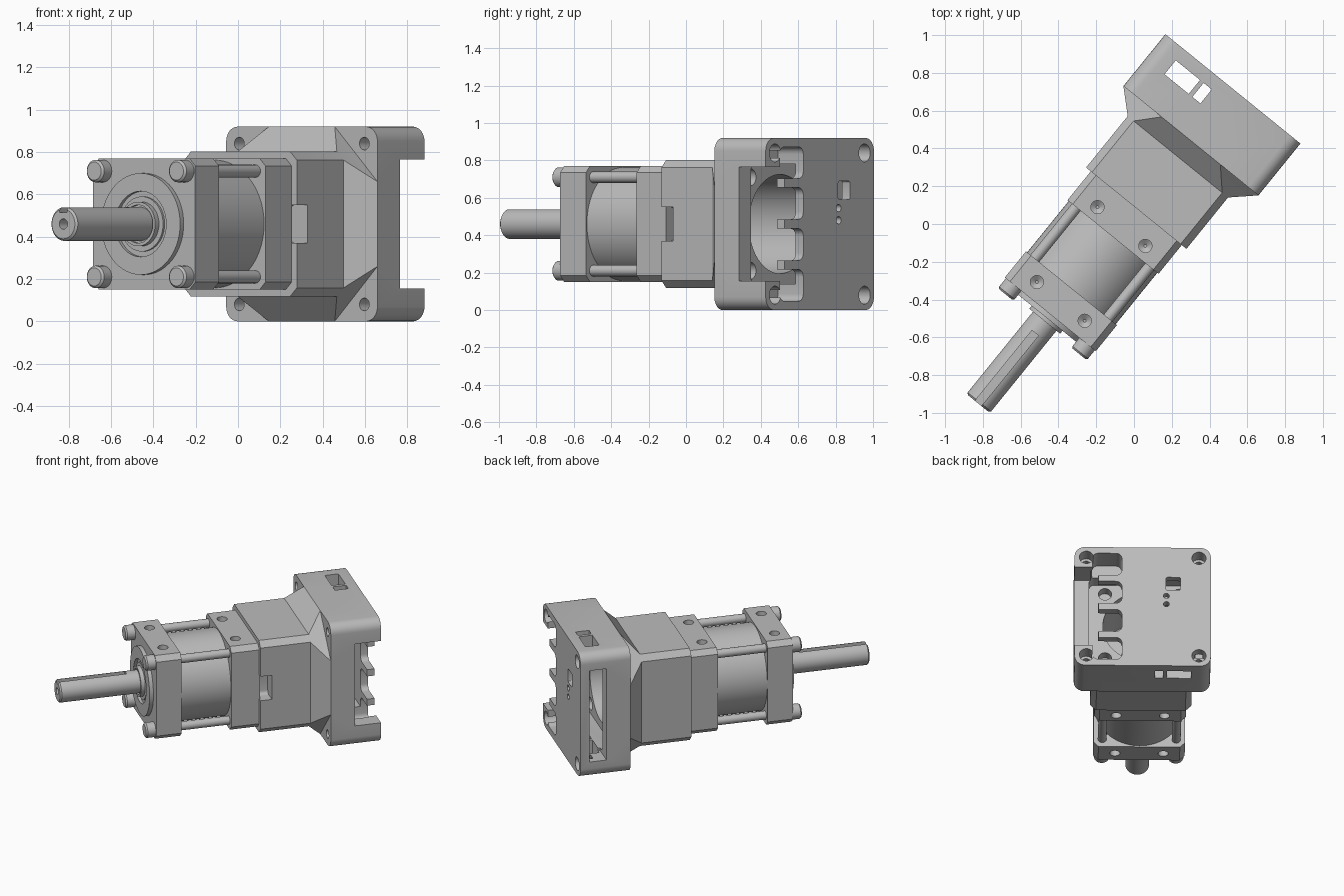
import bpy, bmesh, math
from mathutils import Matrix, Vector

if "Cube" in bpy.data.objects:
    bpy.data.objects.remove(bpy.data.objects["Cube"])

grey = bpy.data.materials.new("machined_grey")
grey.use_nodes = True
colour = (0.5, 0.5, 0.5, 1)
grey.diffuse_color = colour
grey.node_tree.nodes["Principled BSDF"].inputs["Base Color"].default_value = colour

# Local frame: x across, y along the shaft from its tip, z from the shaft centre
PLACE = Matrix.Translation((-0.825, -0.95, 0.46)) @ Matrix.Rotation(math.radians(-39), 4, "Z")
SIGNS = [(a, b) for a in (-1, 1) for b in (-1, 1)]


def outline(hx, hz, r, n=1, cx=0, cz=0):
    """Rectangle with chamfered (n=1) or rounded corners."""
    pts = []
    for k, (sx, sz) in enumerate([(1, 1), (-1, 1), (-1, -1), (1, -1)]):
        for i in range(n + 1):
            a = math.pi / 2 * (k + i / n)
            pts.append((cx + sx * (hx - r) + r * math.cos(a),
                        cz + sz * (hz - r) + r * math.sin(a)))
    return pts


def circle(r, cx=0, cz=0, n=48):
    return [(cx + r * math.cos(math.tau * i / n), cz + r * math.sin(math.tau * i / n))
            for i in range(n)]


def loft(name, *sections):
    """Closed solid through (y, outline) sections."""
    bm = bmesh.new()
    rings = [[bm.verts.new((x, y, z)) for x, z in pts] for y, pts in sections]
    for a, b in zip(rings, rings[1:]):
        for i in range(len(a)):
            j = (i + 1) % len(a)
            bm.faces.new((a[i], a[j], b[j], b[i]))
    bm.faces.new(rings[0])
    bm.faces.new(rings[-1])
    bmesh.ops.recalc_face_normals(bm, faces=bm.faces)
    me = bpy.data.meshes.new(name)
    bm.to_mesh(me)
    bm.free()
    me.materials.append(grey)
    ob = bpy.data.objects.new(name, me)
    bpy.context.collection.objects.link(ob)
    ob.matrix_world = PLACE
    return ob


def prism(name, pts, y0, y1):
    return loft(name, (y0, pts), (y1, pts))


def rod(name, r, y0, y1, cx=0, cz=0, n=48):
    return prism(name, circle(r, cx, cz, n), y0, y1)


def box(x0, x1, y0, y1, z0, z1):
    return prism("cutter", [(x0, z0), (x1, z0), (x1, z1), (x0, z1)], y0, y1)


def combine(ob, others, operation="DIFFERENCE"):
    """Apply booleans and delete the helper solids."""
    for other in others:
        other.hide_render = True
        mod = ob.modifiers.new("bool", "BOOLEAN")
        mod.operation, mod.solver, mod.object = operation, "EXACT", other
    bpy.context.view_layer.update()
    evaluated = ob.evaluated_get(bpy.context.evaluated_depsgraph_get())
    mesh = bpy.data.meshes.new_from_object(evaluated)
    ob.modifiers.clear()
    ob.data = mesh
    for other in others:
        bpy.data.objects.remove(other)


def drill(x, y, side):
    """Conical-bottomed hole in the top or bottom of a plate."""
    ob = loft("cutter", (0.25, circle(0.008, n=24)), (0.27, circle(0.035, n=24)),
              (0.4, circle(0.035, n=24)))
    ob.data.transform(Matrix.Translation((x, y, 0)) @ Matrix.Rotation(side * math.pi / 2, 4, "X"))
    return ob


# Output shaft with keyway and centre hole
shaft = loft("output_shaft", (0, circle(0.07)), (0.01, circle(0.08)), (0.7, circle(0.08)))
combine(shaft, [box(-0.022, 0.022, -0.1, 0.48, 0.055, 0.2), rod("cutter", 0.025, -0.1, 0.08, n=24)])

# Front flange with bearing recess and collar
flange = rod("front_flange", 0.24, 0.58, 0.65, n=64)
combine(flange, [rod("cutter", 0.155, 0.5, 0.6)])
collar = rod("shaft_collar", 0.105, 0.56, 0.65)
combine(collar, [rod("cutter", 0.09, 0.5, 0.575)])
rod("bearing_ring", 0.13, 0.588, 0.65)

# Gearbox plates and drum
for name, y0, y1, yh in (("front_plate", 0.607, 0.785, 0.695), ("rear_plate", 1.134, 1.335, 1.205)):
    plate = prism(name, outline(0.31, 0.31, 0.035), y0, y1)
    combine(plate, [drill(0.163 * a, yh, b) for a, b in SIGNS])
rod("gear_drum", 0.302, 0.78, 1.14, n=72)

# Tie bolts with socket heads
for a, b in SIGNS:
    x, z = 0.25 * a, 0.25 * b
    rod("tie_rod", 0.03, 0.75, 1.16, x, z, 24)
    loft("bolt_head", (0.54, circle(0.043, x, z, 32)), (0.55, circle(0.053, x, z, 32)),
         (0.62, circle(0.053, x, z, 32)))

# Motor housing: adapter, flared neck and rear block
housing = loft("motor_housing",
               (1.33, outline(0.342, 0.342, 0.04)), (1.68, outline(0.342, 0.342, 0.04)),
               (1.79, outline(0.46, 0.46, 0.26)), (1.85, outline(0.4, 0.4, 0.2)))
block = prism("block", outline(0.46, 0.46, 0.07, 6), 1.79, 2.143)
combine(housing, [block], "UNION")

cuts = [
    rod("cutter", 0.265, 1.45, 1.9, n=64),                             # motor bore
    prism("cutter", outline(0.36, 0.32, 0.04, 5), 1.87, 2.09),         # inner pocket
    box(0.3, 0.5, 1.96, 2.2, -0.305, 0.305),                           # open side
    prism("cutter", outline(0.12, 0.09, 0.025, 4, 0.36, 0), 1.3, 1.41),  # cable notch
    box(-0.5, -0.3, 1.96, 2.08, -0.34, 0.34),                          # side window
]
# Slots through the top and bottom walls, split by a bar
for x0, x1 in ((-0.33, -0.165), (-0.14, -0.085)):
    cuts.append(box(x0, x1, 1.975, 2.07, -0.6, 0.6))
# Comb slots in the back wall
for z, y0 in ((0.328, 1.97), (0.11, 2.05), (-0.11, 2.05), (-0.328, 1.97)):
    cuts.append(prism("cutter", outline(0.1, 0.085, 0.04, 5, 0.24, z), y0, 2.2))
# Corner mounting holes and motor screw holes
for a, b in SIGNS:
    cuts.append(rod("cutter", 0.03, 1.7, 2.2, 0.38 * a, 0.38 * b, 24))
    cuts.append(rod("cutter", 0.048, 2.04, 2.2, 0.38 * a, 0.38 * b, 32))
    cuts.append(rod("cutter", 0.045, 1.8, 1.9, 0.25 * a, 0.25 * b, 24))
# Connector opening and indicator holes in the back wall
cuts.append(prism("cutter", outline(0.05, 0.05, 0.012, 3, -0.206, 0.18), 2.05, 2.2))
for z in (0.085, 0.02):
    cuts.append(rod("cutter", 0.02, 2.05, 2.2, -0.16, z, 20))
combine(housing, cuts)

# Smooth round surfaces, keep edges sharp
for ob in bpy.context.scene.objects:
    ob.select_set(ob.type == "MESH")
bpy.context.view_layer.objects.active = housing
bpy.ops.object.shade_smooth_by_angle(angle=math.radians(30))
